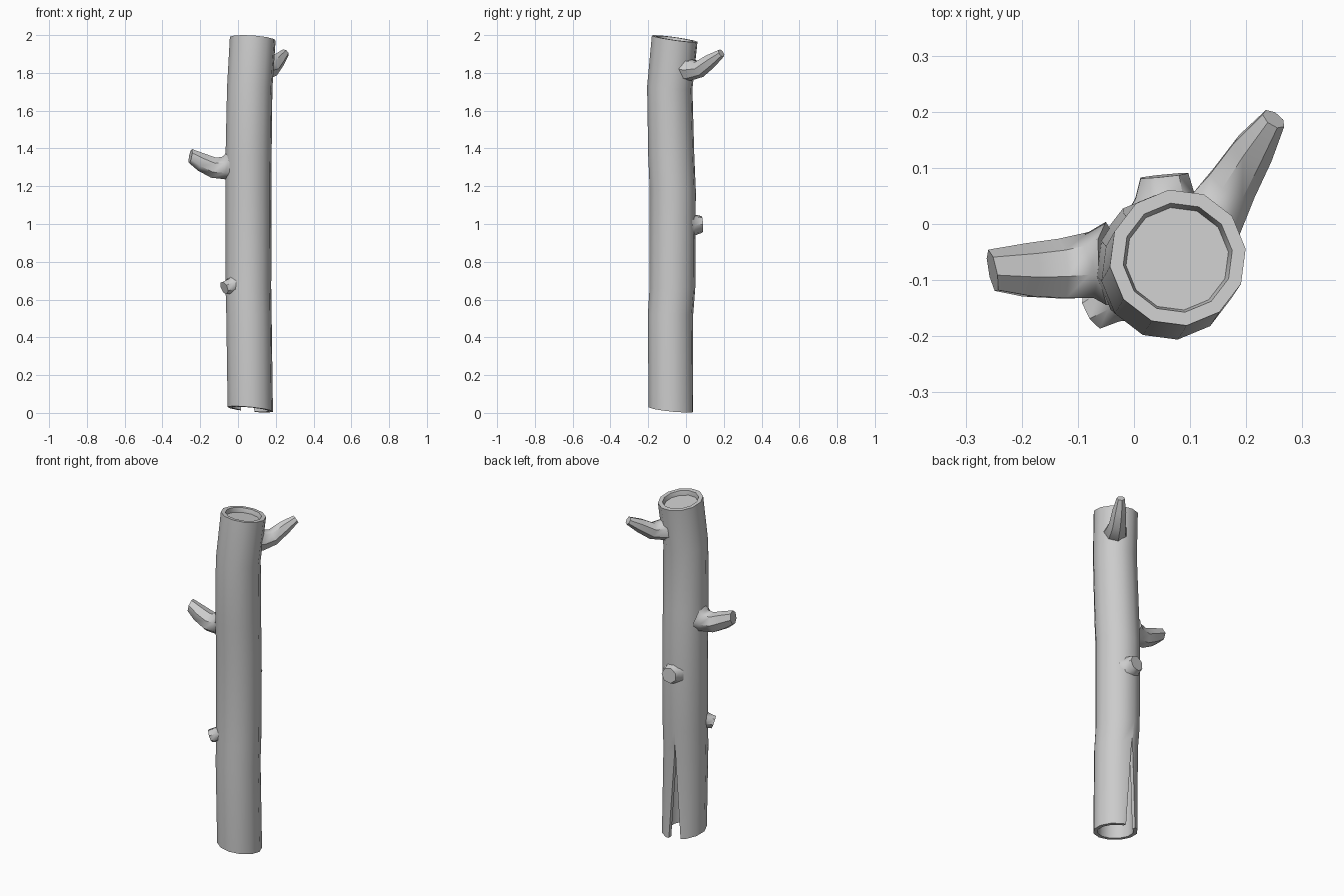
import bpy, bmesh, math
from mathutils import Vector

if "Cube" in bpy.data.objects:
    bpy.data.objects.remove(bpy.data.objects["Cube"])


def make_object(name, bm):
    bmesh.ops.recalc_face_normals(bm, faces=bm.faces)
    mesh = bpy.data.meshes.new(name)
    bm.to_mesh(mesh)
    bm.free()
    ob = bpy.data.objects.new(name, mesh)
    bpy.context.collection.objects.link(ob)
    return ob


def select_only(ob):
    bpy.ops.object.select_all(action='DESELECT')
    ob.select_set(True)
    bpy.context.view_layer.objects.active = ob


def smooth(ob, angle=40):
    select_only(ob)
    bpy.ops.object.shade_smooth_by_angle(angle=math.radians(angle))


def bridge(bm, a, b):
    n = len(a)
    for i in range(n):
        bm.faces.new((a[i], a[(i + 1) % n], b[(i + 1) % n], b[i]))


SIDES = 12


def trunk_ring(bm, x, y, z, r, tilt_x, tilt_y):
    ring = []
    for i in range(SIDES):
        a = math.tau * (i + 0.25) / SIDES
        dx, dy = r * math.cos(a), r * math.sin(a)
        ring.append(bm.verts.new((x + dx, y + dy, z + tilt_x * dx + tilt_y * dy)))
    return ring


# Hollow trunk: x, y, z, outer radius, tilt x, tilt y
PATH = [(0.065, -0.078, 0.019, 0.121, -0.1, -0.1),
        (0.058, -0.082, 0.52, 0.121, 0, 0),
        (0.055, -0.072, 0.66, 0.122, 0, 0),
        (0.055, -0.070, 1.18, 0.123, 0, 0),
        (0.056, -0.078, 1.36, 0.123, 0, 0),
        (0.062, -0.086, 1.72, 0.121, -0.03, -0.06),
        (0.078, -0.060, 1.981, 0.122, -0.07, -0.14)]
bm = bmesh.new()
rings = [trunk_ring(bm, *p) for p in PATH]
x, y, z, r, tx, ty = PATH[-1]
rings.append(trunk_ring(bm, x, y, z, 0.098, tx, ty))
rings.append(trunk_ring(bm, x - 0.001, y - 0.002, z - 0.025, 0.092, tx, ty))
for x, y, z, r, tx, ty in PATH[-2::-1]:
    rings.append(trunk_ring(bm, x, y, z, r - 0.023, tx, ty))
for a, b in zip(rings, rings[1:] + rings[:1]):
    bridge(bm, a, b)
trunk = make_object("trunk", bm)

# Wedge split at the lower back
bm = bmesh.new()
tri = [(0.015, -0.01), (0.088, -0.01), (0.045, 0.57)]
near = [bm.verts.new((x, -0.06, z)) for x, z in tri]
far = [bm.verts.new((x, 0.12, z)) for x, z in tri]
bm.faces.new(near)
bm.faces.new(far)
bridge(bm, near, far)
cutter = make_object("split_cutter", bm)
cutter.hide_render = True
mod = trunk.modifiers.new("split", 'BOOLEAN')
mod.operation = 'DIFFERENCE'
mod.solver = 'EXACT'
mod.object = cutter
select_only(trunk)
bpy.ops.object.modifier_apply(modifier=mod.name)
bpy.data.objects.remove(cutter, do_unlink=True)
smooth(trunk)

# Recessed plug closing the top
bm = bmesh.new()
bm.faces.new(trunk_ring(bm, 0.077, -0.062, 1.956, 0.094, -0.07, -0.14))
make_object("top_plug", bm)


def branch(name, points, end_normal, sides=7):
    """Tapered tube through (x, y, z, radius) points with a sawn end."""
    bm = bmesh.new()
    pts = [Vector(p[:3]) for p in points]
    rings = []
    for i, p in enumerate(points):
        t = (pts[min(i + 1, len(pts) - 1)] - pts[max(i - 1, 0)]).normalized()
        if i == len(pts) - 1:
            t = Vector(end_normal).normalized()
        u = t.cross(Vector((0, 0, 1))).normalized()
        v = u.cross(t)
        rings.append([bm.verts.new(pts[i] + p[3] * (u * math.cos(k * math.tau / sides)
                                                    + v * math.sin(k * math.tau / sides)))
                      for k in range(sides)])
    for a, b in zip(rings, rings[1:]):
        bridge(bm, a, b)
    bm.faces.new(rings[0])
    bm.faces.new(rings[-1])
    smooth(make_object(name, bm), 50)


# Branches and broken stubs
branch("left_branch", [(-0.045, -0.074, 1.305, 0.078), (-0.075, -0.076, 1.297, 0.062),
                       (-0.13, -0.082, 1.298, 0.056), (-0.19, -0.084, 1.326, 0.050),
                       (-0.252, -0.084, 1.359, 0.039)], (-1, -0.2, 0.2))
branch("upper_branch", [(0.12, -0.01, 1.825, 0.070), (0.142, 0.018, 1.815, 0.058),
                        (0.175, 0.072, 1.822, 0.047), (0.212, 0.132, 1.866, 0.039),
                        (0.249, 0.187, 1.905, 0.023)], (0.5, 0.7, 0.5))
branch("back_stub", [(0.055, 0.025, 0.995, 0.075), (0.053, 0.048, 0.995, 0.056),
                     (0.052, 0.086, 0.998, 0.045)], (-0.1, 1, 0.05))
branch("front_left_stub", [(-0.018, -0.125, 0.68, 0.055), (-0.040, -0.138, 0.672, 0.042),
                           (-0.073, -0.156, 0.662, 0.036)], (-0.85, -0.5, -0.35))
